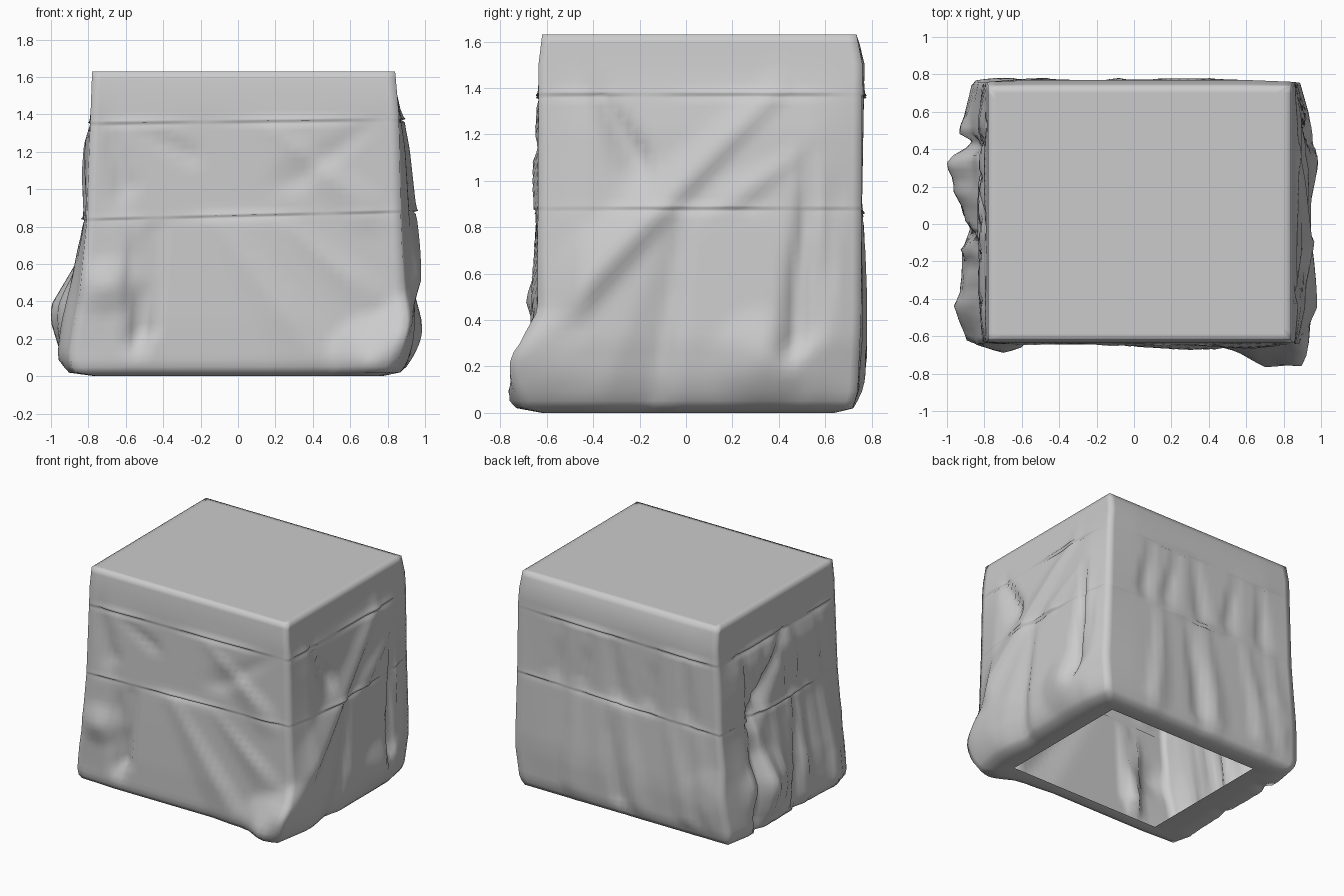
import bpy, bmesh, math, random
from mathutils import Vector

if "Cube" in bpy.data.objects:
    bpy.data.objects.remove(bpy.data.objects["Cube"])

random.seed(4)
H = 1.63
N = 36                       # points per side


def lerp_table(table, z):
    for (z0, a), (z1, b) in zip(table, table[1:]):
        if z <= z1:
            return a + (b - a) * max(0, (z - z0) / (z1 - z0))
    return table[-1][1]


# corner positions of the draped box, then bulge of each side, by height
LEFT = [(0, -.84), (.06, -.87), (.3, -.86), (.85, -.81), (1.63, -.78)]
RIGHT = [(0, .82), (.06, .86), (.3, .89), (.85, .87), (1.4, .86), (1.63, .84)]
FRONT = [(0, -.61), (.06, -.64), (.6, -.64), (1.5, -.635), (1.63, -.62)]
BACK = [(0, .71), (.08, .74), (.4, .755), (1.5, .76), (1.63, .735)]
BULGE = {
    "front": [(0, 0), (.3, .005), (.8, 0), (1.63, 0)],
    "back": [(0, 0), (.3, .01), (.8, 0), (1.55, .01), (1.63, 0)],
    "left": [(0, .03), (.1, .05), (.4, .05), (.8, .01), (1.1, .035), (1.25, .03), (1.36, 0), (1.63, 0)],
    "right": [(0, .03), (.15, .06), (.75, .05), (1.2, .03), (1.45, .0), (1.63, 0)],
}
NORMAL = {"front": (0, -1), "right": (1, 0), "back": (0, 1), "left": (-1, 0)}

# folds: side, start (along, z), end (along, z), width, height
FOLDS = [
    ("front", (-.55, .82), (-.52, .2), .07, -.06), ("front", (-.44, .82), (-.48, .25), .06, -.05),
    ("front", (-.1, .84), (.45, .1), .16, .03), ("front", (.28, .8), (.75, .4), .12, .025),
    ("front", (-.72, 1.5), (-.6, 1.02), .09, -.04), ("front", (.2, 1.32), (.7, .9), .12, .025),
    ("front", (-.55, 1.34), (-.25, 1.2), .06, -.02), ("front", (.75, 1.35), (.3, 1.02), .1, -.02),
    ("right", (.40, 1.37), (-.68, .27), .16, .05), ("right", (.55, 1.12), (.48, .28), .07, -.07),
    ("right", (.65, .97), (.57, .35), .06, -.03), ("right", (-.38, 1.39), (-.2, 1.08), .1, -.05),
    ("right", (0, .8), (-.14, .06), .14, -.04), ("right", (.5, 1.1), (.2, .88), .08, .025),
    ("left", (.42, .85), (.45, .1), .09, -.09), ("left", (-.1, .84), (0, .1), .10, -.05),
    ("left", (-.4, .8), (-.45, .1), .10, .03), ("left", (.0, 1.35), (.4, .9), .10, -.06),
    ("left", (.55, 1.4), (.35, 1.0), .08, -.03),
]
for side, lim in (("back", .65), ("left", .5)):
    for k in range(5):
        a = -lim + 2 * lim * (k + random.random() * .6) / 5
        FOLDS.append((side, (a, .84), (a + random.uniform(-.15, .15), .15), .1,
                      random.choice((-.03, .025))))
        FOLDS.append((side, (a + .1, 1.34), (a + random.uniform(0, .2), .95), .08, -.025))

# loose cloth corners: centre, pull, radius
PULLS = [
    ((.74, -.64, .07), (-.02, -.14, 0), .26), ((.93, -.62, .23), (.03, -.12, 0), .2),
    ((-.88, -.60, .12), (-.03, .02, 0), .3), ((-.70, -.64, .5), (0, -.05, 0), .16),
    ((-.91, .33, .36), (-.09, 0, 0), .26), ((-.91, -.3, .15), (-.01, 0, 0), .3),
    ((.96, .33, .22), (.05, 0, 0), .22), ((-.76, .75, .35), (.02, .025, 0), .25),
]


def fold_height(p, z, a, b, width, height):
    """Pleat along a segment, steep on one side and soft on the other."""
    ax, az = a
    dx, dz = b[0] - ax, b[1] - az
    t = max(0, min(1, ((p - ax) * dx + (z - az) * dz) / (dx * dx + dz * dz)))
    d = math.hypot(p - ax - t * dx, z - az - t * dz)
    if (p - ax) * dz - (z - az) * dx < 0:
        d *= 2.2
    return height * max(0, 1 - d / (width * (.5 + t))) * min(1, .35 + t)


def ring_points(z, tuck):
    l, r, f, b = (lerp_table(t, z) for t in (LEFT, RIGHT, FRONT, BACK))
    corners = [("front", (l, f), (r, f)), ("right", (r, f), (r, b)),
               ("back", (r, b), (l, b)), ("left", (l, b), (l, f))]
    pts = []
    for side, s, e in corners:
        for i in range(N):
            u = i / N
            x, y = s[0] + (e[0] - s[0]) * u, s[1] + (e[1] - s[1]) * u
            fade = min(1, min(u, 1 - u) * 7)
            along = x if side in ("front", "back") else y
            off = lerp_table(BULGE[side], z)
            off += tuck * (.55 + .45 * math.sin(along * 7 + z * 9))
            off += sum(fold_height(along, z, *fd[1:]) for fd in FOLDS if fd[0] == side)
            off = max(-.11, off)
            n = NORMAL[side]
            p = Vector((x + n[0] * off * fade, y + n[1] * off * fade, z))
            q = p.copy()
            for c, pull, rad in PULLS:
                p += Vector(pull) * max(0, 1 - (q - Vector(c)).length / rad)
            p.x = max(-1, min(1, p.x))
            p.y = max(-.78, min(.78, p.y))
            p.z += .025 * p.x * math.sin(math.pi * z / H)
            pts.append(p)
    return pts


# draped cloth cover: lofted rings with two tucked seams
levels = [(.02, 0), (.05, 0), (.09, 0)]
levels += [(.13 + .04 * k, 0) for k in range(18)]
levels += [(.845, -.006), (.855, -.014), (.861, .012), (.872, .004)]
levels += [(.91 + .04 * k, 0) for k in range(11)]
levels += [(1.345, 0), (1.358, -.012), (1.364, .012), (1.376, .004), (1.42, 0), (1.5, 0),
           (1.59, 0), (H, 0)]

bm = bmesh.new()
rings = []

# turned-under hem around the open base
outer = ring_points(.02, 0)
for k in (0, .5):
    rim = []
    for p in outer:
        inner = Vector((max(-.62, min(.67, p.x)), max(-.51, min(.56, p.y)), .01))
        q = inner.lerp(p, k)
        q.z = 0 if k else .012
        rim.append(bm.verts.new(q))
    rings.append(rim)
for z, tuck in levels:
    rings.append([bm.verts.new(p) for p in ring_points(z, tuck)])

# flat top, closing in to the centre
mid = Vector((.03, .057, H))
edge = rings[-1]
for s in (.95, .6):
    rings.append([bm.verts.new(mid.lerp(Vector((v.co.x, v.co.y, H)), s)) for v in edge])
for lo, hi in zip(rings, rings[1:]):
    for i in range(4 * N):
        j = (i + 1) % (4 * N)
        bm.faces.new((lo[i], lo[j], hi[j], hi[i]))
bm.faces.new(rings[-1])
bmesh.ops.remove_doubles(bm, verts=bm.verts, dist=.0005)
bmesh.ops.recalc_face_normals(bm, faces=bm.faces)
for f in bm.faces:
    f.smooth = True
me = bpy.data.meshes.new("cloth_cover")
bm.to_mesh(me)
bm.free()
cover = bpy.data.objects.new("cloth_cover", me)
bpy.context.collection.objects.link(cover)
